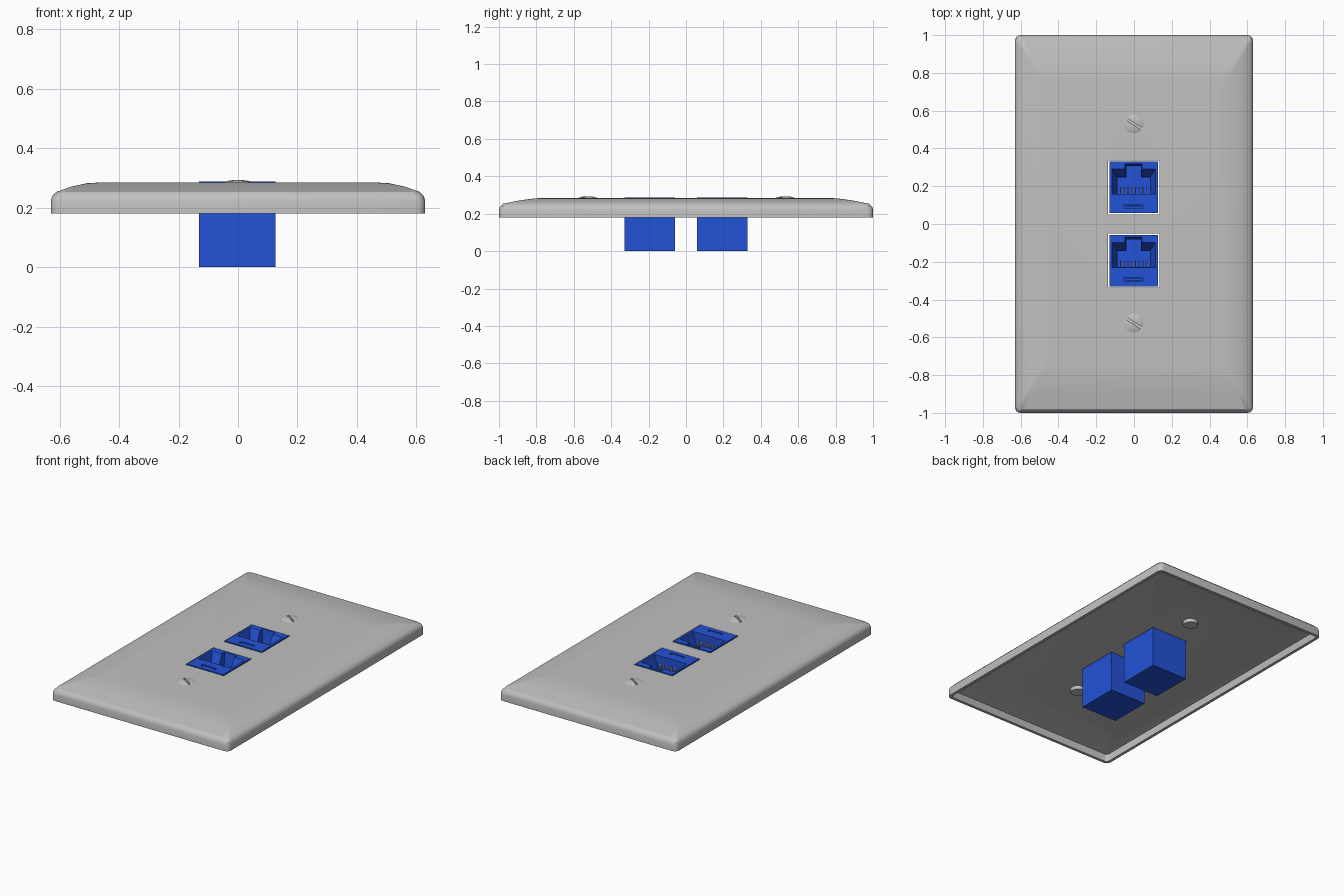
import bpy, bmesh, math
from mathutils import Matrix

if "Cube" in bpy.data.objects:
    bpy.data.objects.remove(bpy.data.objects["Cube"])


def material(name, rgb):
    m = bpy.data.materials.new(name)
    m.diffuse_color = (*rgb, 1)
    m.use_nodes = True
    m.node_tree.nodes["Principled BSDF"].inputs["Base Color"].default_value = m.diffuse_color
    return m


GREY = material("plate grey", (0.53, 0.53, 0.53))
BLUE = material("jack blue", (0.017, 0.085, 0.68))
GOLD = material("contact gold", (0.65, 0.45, 0.12))


def finish(name, bm, mat, smooth=None):
    bmesh.ops.recalc_face_normals(bm, faces=bm.faces)
    me = bpy.data.meshes.new(name)
    bm.to_mesh(me)
    bm.free()
    me.materials.append(mat)
    ob = bpy.data.objects.new(name, me)
    bpy.context.collection.objects.link(ob)
    if smooth:
        bpy.ops.object.select_all(action='DESELECT')
        ob.select_set(True)
        bpy.context.view_layer.objects.active = ob
        bpy.ops.object.shade_smooth_by_angle(angle=math.radians(smooth))
    return ob


def loft(rings):
    """Closed solid through rings with equal point counts."""
    bm = bmesh.new()
    loops = [[bm.verts.new(p) for p in r] for r in rings]
    n = len(loops[0])
    for a, b in zip(loops, loops[1:]):
        for i in range(n):
            j = (i + 1) % n
            bm.faces.new((a[i], a[j], b[j], b[i]))
    bm.faces.new(loops[0][::-1])
    bm.faces.new(loops[-1])
    return bm


def rounded(hx, hy, z, r, steps=5):
    pts = []
    for k, (sx, sy) in enumerate([(1, 1), (-1, 1), (-1, -1), (1, -1)]):
        for i in range(steps):
            a = math.radians(90 * (k + i / (steps - 1)))
            pts.append((sx * (hx - r) + r * math.cos(a), sy * (hy - r) + r * math.sin(a), z))
    return pts


def prism(points, z0, z1):
    return loft([[(x, y, z) for x, y in points] for z in (z0, z1)])


def rect(x0, x1, y0, y1):
    return [(x0, y0), (x1, y0), (x1, y1), (x0, y1)]


def cut(ob, *cutters):
    bpy.context.view_layer.objects.active = ob
    for bm in cutters:
        c = finish("cutter", bm, ob.data.materials[0])
        mod = ob.modifiers.new("cut", 'BOOLEAN')
        mod.operation, mod.solver, mod.object = 'DIFFERENCE', 'EXACT', c
        bpy.ops.object.modifier_apply(modifier=mod.name)
        bpy.data.objects.remove(c)


def cylinder(r, z0, z1, x, y, n=32):
    return prism([(x + r * math.cos(2 * math.pi * i / n), y + r * math.sin(2 * math.pi * i / n))
                  for i in range(n)], z0, z1)


JACKS = (0.058, -0.33)          # lower edge of each jack
SCREWS = (0.53, -0.525)
JX, JW, JL, JTOP = -0.002, 0.129, 0.272, 0.288

# Hollow wall plate: outer skin up, inner skin as a cutter
plate = finish("wall_plate", loft([
    rounded(0.63, 1.0, 0.18, 0.03), rounded(0.63, 1.0, 0.222, 0.03),
    rounded(0.626, 0.995, 0.238, 0.03), rounded(0.612, 0.98, 0.253, 0.03),
    rounded(0.56, 0.89, 0.271, 0.02), rounded(0.51, 0.81, 0.282, 0.02),
    rounded(0.46, 0.74, 0.285, 0.02)]), GREY)
cut(plate, loft([rounded(0.612, 0.982, 0.15, 0.02), rounded(0.61, 0.98, 0.228, 0.02),
                 rounded(0.5, 0.8, 0.256, 0.02)]))
for y in JACKS:
    cut(plate, prism(rect(JX - JW - 0.007, JX + JW + 0.007, y - 0.007, y + JL + 0.007), 0.2, 0.4))
for y in SCREWS:
    cut(plate, cylinder(0.044, 0.2, 0.4, 0, y))
bpy.ops.object.select_all(action='DESELECT')
plate.select_set(True)
bpy.context.view_layer.objects.active = plate
bpy.ops.object.shade_smooth_by_angle(angle=math.radians(30))


def tee(w, n, y0, y1, y2):
    """Socket outline: wide body with a latch notch on its far side."""
    return [(JX - w, y0), (JX + w, y0), (JX + w, y1), (JX + n, y1),
            (JX + n, y2), (JX - n, y2), (JX - n, y1), (JX - w, y1)]


for k, y in enumerate(JACKS, 1):
    # Jack body with a tapering mouth, deep socket and release slot
    jack = finish(f"jack_{k}", prism(rect(JX - JW, JX + JW, y, y + JL), 0, JTOP), BLUE)
    mouth = loft([[(px, py, z) for px, py in tee(*shape)] for z, shape in (
        (0.20, (0.088, 0.04, y + 0.10, y + 0.19, y + 0.25)),
        (0.30, (0.119, 0.046, y + 0.10, y + 0.238, y + 0.262)))])
    socket = prism(tee(0.086, 0.038, y + 0.102, y + 0.188, y + 0.248), 0.08, 0.21)
    slot = prism(rect(JX - 0.05, JX + 0.05, y + 0.026, y + 0.046), 0.26, 0.3)
    cut(jack, mouth, socket, slot)
    # Raised release tab inside the slot
    finish(f"release_tab_{k}", prism(rect(JX - 0.042, JX + 0.042, y + 0.031, y + 0.041),
                                     0.25, JTOP - 0.003), BLUE)
    # Eight slanted spring contacts
    for i in range(8):
        x = JX + (i - 3.5) * 0.02
        bm = loft([[(x - 0.002, py, z), (x + 0.002, py, z),
                    (x + 0.002, py + 0.005, z), (x - 0.002, py + 0.005, z)]
                   for py, z in ((y + 0.13, 0.09), (y + 0.098, 0.24))])
        finish(f"contact_{k}_{i + 1}", bm, GOLD)

# Domed screws with a diagonal slot
for k, y in enumerate(SCREWS, 1):
    prof = [(0.043, 0.235), (0.05, 0.278), (0.05, 0.285), (0.04, 0.289), (0.024, 0.292), (0.008, 0.293)]
    screw = finish(f"screw_{k}", loft([
        [(r * math.cos(math.pi * i / 16), y + r * math.sin(math.pi * i / 16), z) for i in range(32)]
        for r, z in prof]), GREY, 35)
    bm = prism(rect(-0.07, 0.07, -0.006, 0.006), 0.278, 0.31)
    bmesh.ops.transform(bm, verts=bm.verts,
                        matrix=Matrix.Translation((0, y, 0)) @ Matrix.Rotation(math.radians(-32), 4, 'Z'))
    cut(screw, bm)
